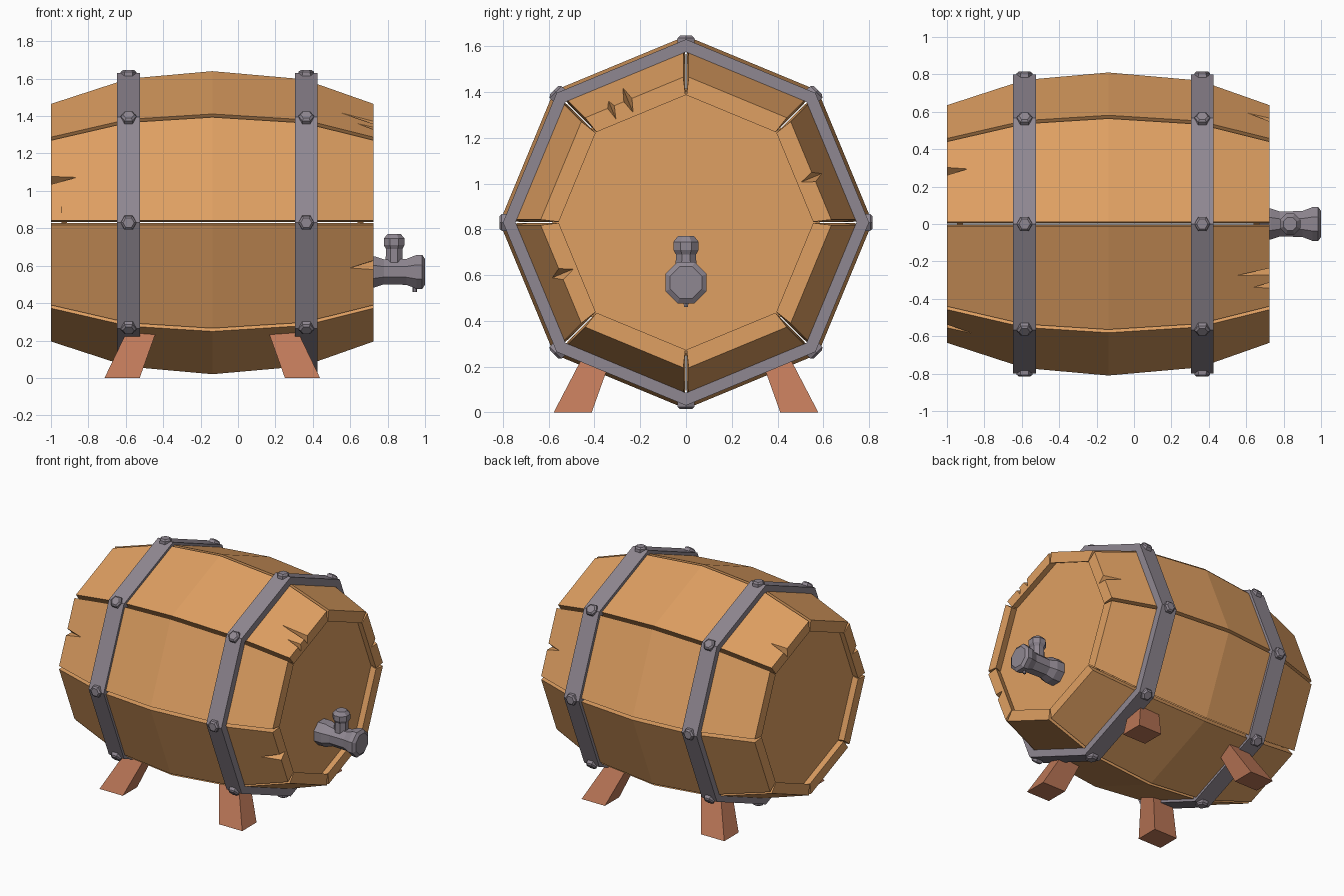
import bpy, bmesh, math
from mathutils import Matrix, Vector

if "Cube" in bpy.data.objects:
    bpy.data.objects.remove(bpy.data.objects["Cube"])

CZ, CX = 0.83, -0.1375          # barrel axis height and middle


def material(name, rgb):
    m = bpy.data.materials.new(name)
    m.diffuse_color = (*rgb, 1)
    m.use_nodes = True
    m.node_tree.nodes["Principled BSDF"].inputs["Base Color"].default_value = m.diffuse_color
    return m


WOOD = material("golden wood", (0.74, 0.35, 0.122))
IRON = material("grey iron", (0.275, 0.242, 0.283))
LEG = material("red brown wood", (0.515, 0.188, 0.098))


def finish(bm, name, mat):
    bmesh.ops.recalc_face_normals(bm, faces=bm.faces[:])
    me = bpy.data.meshes.new(name)
    bm.to_mesh(me)
    bm.free()
    me.materials.append(mat)
    ob = bpy.data.objects.new(name, me)
    bpy.context.collection.objects.link(ob)
    return ob


def lathe(bm, profile, n, matrix, ring=False, turn=0.0):
    """Turn (position, radius) points about local z; ring closes the profile."""
    loops = []
    for z, r in profile:
        loops.append([bm.verts.new(matrix @ Vector((
            r * math.cos(turn + math.tau * i / n),
            r * math.sin(turn + math.tau * i / n), z))) for i in range(n)])
    pairs = list(zip(loops, loops[1:]))
    if ring:
        pairs.append((loops[-1], loops[0]))
    else:
        bm.faces.new(loops[0])
        bm.faces.new(loops[-1])
    for a, b in pairs:
        for i in range(n):
            j = (i + 1) % n
            bm.faces.new((a[i], a[j], b[j], b[i]))


ALONG_X = Matrix.Translation((0, 0, CZ)) @ Matrix.Rotation(math.pi / 2, 4, 'Y')

# Eight bulging staves with open V gaps between them
stations = [(-1, 0.64), (-0.585, 0.775), (CX, 0.815), (0.35, 0.772), (0.725, 0.64)]


def corner(r, a):
    return Vector((0, r * math.cos(a), r * math.sin(a) + CZ))


bm = bmesh.new()
for k in range(8):
    a0, a1 = k * math.pi / 4, (k + 1) * math.pi / 4
    loops = []
    for x, r in stations:
        pts = []
        for rad, gap, order in ((r, 0.013, 1), (r - 0.083, 0.003, -1)):
            p, q = corner(rad, a0), corner(rad, a1)
            d = (q - p).normalized() * gap
            pts += [p + d, q - d][::order]
        loops.append([bm.verts.new(v + Vector((x, 0, 0))) for v in pts])
    bm.faces.new(loops[0])
    bm.faces.new(loops[-1])
    for a, b in zip(loops, loops[1:]):
        for i in range(4):
            j = (i + 1) % 4
            bm.faces.new((a[i], a[j], b[j], b[i]))
staves = finish(bm, "staves", WOOD)

# Splits in the stave ends: (end, stave, sideways place, half width, length)
splits = [(1, 2, 0.11, 0.022, 0.09), (1, 2, 0.03, 0.025, 0.18),
          (1, 0, -0.03, 0.03, 0.12), (1, 4, 0.0, 0.035, 0.13),
          (-1, 3, 0.0, 0.03, 0.15), (-1, 1, -0.06, 0.03, 0.12)]
bm = bmesh.new()
for end, k, s, w, length in splits:
    a = (k + 0.5) * math.pi / 4
    out = Vector((0, math.cos(a), math.sin(a)))
    side = Vector((0, -math.sin(a), math.cos(a)))
    e = 0.725 if end > 0 else -1.0
    v = [bm.verts.new(Vector((x, 0, CZ)) + out * h + side * t) for x, h, t in (
        (e + end * 0.01, 0.603, s - w), (e + end * 0.01, 0.603, s + w),
        (e + end * 0.01, 0.525, s), (e - end * length, 0.596 + 0.3 * length, s))]
    for f in ((0, 1, 2), (0, 1, 3), (1, 2, 3), (0, 2, 3)):
        bm.faces.new([v[i] for i in f])
cutter = finish(bm, "split_cutter", WOOD)
cutter.hide_render = True
mod = staves.modifiers.new("splits", 'BOOLEAN')
mod.operation, mod.solver, mod.object = 'DIFFERENCE', 'EXACT', cutter
bpy.context.view_layer.objects.active = staves
bpy.ops.object.modifier_apply(modifier=mod.name)
bpy.data.objects.remove(cutter)

# Recessed heads closing both ends
for name, x in (("left_head", -0.945), ("right_head", 0.64)):
    bm = bmesh.new()
    lathe(bm, [(x, 0.585), (x + 0.03, 0.585)], 8, ALONG_X)
    finish(bm, name, WOOD)

# Iron hoops, with a six-sided rivet on every corner
for name, x in (("left", -0.585), ("right", 0.365)):
    bm = bmesh.new()
    lathe(bm, [(x - 0.061, 0.745), (x - 0.061, 0.8), (x + 0.061, 0.8), (x + 0.061, 0.745)],
          8, ALONG_X, ring=True)
    finish(bm, name + "_hoop", IRON)
    bm = bmesh.new()
    for k in range(8):
        a = k * math.pi / 4
        m = (Matrix.Translation((x, 0, CZ)) @ Matrix.Rotation(a - math.pi / 2, 4, 'X'))
        lathe(bm, [(0.77, 0.044), (0.806, 0.042), (0.816, 0.03)], 6, m)
    finish(bm, name + "_rivets", IRON)

# Four splayed, tapered legs
for sx in (-1, 1):
    for sy in (-1, 1):
        bm = bmesh.new()
        loops = []
        for z, ox, hx, oy, hy in ((0, 0.482, 0.094, 0.495, 0.083),
                                  (0.28, 0.365, 0.077, 0.372, 0.06)):
            loops.append([bm.verts.new((CX + sx * ox + i * hx, sy * oy + j * hy, z))
                          for i, j in ((-1, -1), (1, -1), (1, 1), (-1, 1))])
        a, b = loops
        bm.faces.new(a)
        bm.faces.new(b)
        for i in range(4):
            j = (i + 1) % 4
            bm.faces.new((a[i], a[j], b[j], b[i]))
        finish(bm, ("front" if sy < 0 else "back") + ("_left" if sx < 0 else "_right") + "_leg", LEG)

# Tap: body, handle and drip spout
bm = bmesh.new()
lathe(bm, [(0.65, 0.09), (0.73, 0.09), (0.78, 0.072), (0.9, 0.075),
           (0.955, 0.098), (0.985, 0.098), (1.0, 0.075)], 8,
      Matrix.Translation((0, 0, 0.567 - CZ)) @ ALONG_X, turn=math.pi / 8)
finish(bm, "tap_body", IRON)
bm = bmesh.new()
lathe(bm, [(0.58, 0.05), (0.69, 0.048), (0.71, 0.06), (0.745, 0.06), (0.77, 0.038)], 8,
      Matrix.Translation((0.835, 0, 0)), turn=math.pi / 8)
finish(bm, "tap_handle", IRON)
bm = bmesh.new()
lathe(bm, [(0.46, 0.011), (0.52, 0.013)], 6, Matrix.Translation((0.945, 0, 0)))
finish(bm, "tap_spout", IRON)
